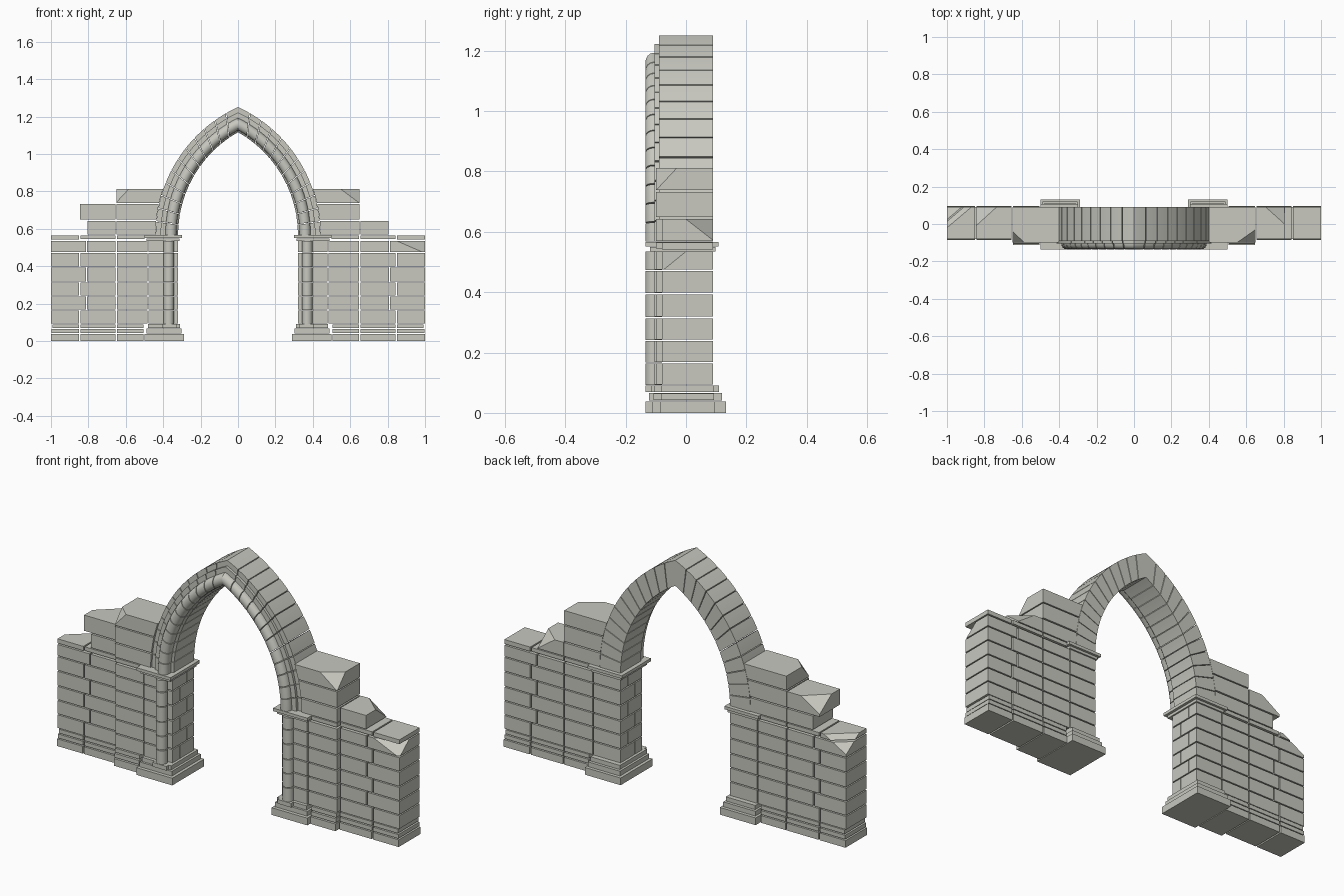
import bpy, bmesh, math
from mathutils import Vector

cube = bpy.data.objects.get("Cube")
if cube:
    bpy.data.objects.remove(cube, do_unlink=True)

stone_mat = bpy.data.materials.new("pale_stone")
stone_mat.use_nodes = True
COLOUR = (0.58, 0.58, 0.53, 1)
stone_mat.diffuse_color = COLOUR
stone_mat.node_tree.nodes["Principled BSDF"].inputs["Base Color"].default_value = COLOUR

GAP = 0.004           # half of a joint
SPRING = 0.568        # height where the arch starts
CENTRE = 0.31         # offset of the arc centre past the middle
OUTER = 0.75          # radius of the arch's outer face
COURSES = [0.09, 0.165, 0.24, 0.315, 0.395, 0.472, 0.537]
BACK = 0.09


def finish(bm, name, smooth=False):
    bmesh.ops.recalc_face_normals(bm, faces=bm.faces)
    mesh = bpy.data.meshes.new(name)
    bm.to_mesh(mesh)
    bm.free()
    mesh.materials.append(stone_mat)
    obj = bpy.data.objects.new(name, mesh)
    bpy.context.collection.objects.link(obj)
    if smooth:
        bpy.ops.object.select_all(action='DESELECT')
        obj.select_set(True)
        bpy.context.view_layer.objects.active = obj
        bpy.ops.object.shade_smooth_by_angle(angle=math.radians(35))
    return obj


def stone(bm, side, xs, ys, zs, chip=None, arch_end=False):
    """One block; chip is three points of a broken corner."""
    verts = bmesh.ops.create_cube(bm, size=1)['verts']
    for v in verts:
        x, y, z = (r[int(c > 0)] for r, c in zip((xs, ys, zs), v.co))
        if arch_end and v.co.x < 0:
            x = math.sqrt(OUTER ** 2 - (z - SPRING) ** 2) - CENTRE + 0.002
        v.co = (side * x, y, z)
    if chip:
        a, b, c = (Vector((side * p[0], p[1], p[2])) for p in chip)
        normal = (b - a).cross(c - a).normalized()
        middle = sum((v.co for v in verts), Vector()) / 8
        if (middle - a).dot(normal) > 0:
            normal = -normal
        faces = {f for v in verts for f in v.link_faces}
        edges = {e for v in verts for e in v.link_edges}
        cut = bmesh.ops.bisect_plane(bm, geom=verts + list(edges) + list(faces),
                                     plane_co=a, plane_no=normal, clear_outer=True)
        rim = [e for e in cut['geom_cut'] if isinstance(e, bmesh.types.BMEdge)]
        bmesh.ops.holes_fill(bm, edges=rim, sides=0)


def corner(x_end, y_end, top, dx, dy, dz):
    """Broken top corner at the outer end of a block."""
    inward = -1 if y_end > 0 else 1
    return [(x_end - dx, y_end, top), (x_end, y_end + inward * dy, top),
            (x_end, y_end, top - dz)]


def build_wall(side, word):
    # outer wall with staggered joints
    bm = bmesh.new()
    last = len(COURSES) - 2
    for i, (lo, hi) in enumerate(zip(COURSES, COURSES[1:])):
        joint = 0.81 if i % 2 else 0.845
        zs = (lo + GAP, hi - GAP / 2)
        stone(bm, side, (0.655, joint - GAP), (-0.08, BACK), zs)
        chip = None
        if i == last:
            chip = (corner(1, -0.08, 0.535, 0.15, 0.08, 0.065) if side > 0
                    else corner(1, BACK, 0.565, 0.13, 0.11, 0.075))
        stone(bm, side, (joint + GAP, 1), (-0.08, BACK), zs, chip)
    # thin top slabs
    stone(bm, side, (0.655, 0.841), (-0.08, BACK), (0.545, 0.565))
    stone(bm, side, (0.849, 1), (-0.08, BACK), (0.542, 0.565),
          None if side > 0 else corner(1, BACK, 0.565, 0.13, 0.11, 0.075))
    finish(bm, word + "_outer_wall")

    # inner wall section, a little proud of the outer wall
    bm = bmesh.new()
    for lo, hi in zip(COURSES, COURSES[1:]):
        stone(bm, side, (0.484, 0.648), (-0.1, BACK), (lo + GAP, hi - GAP / 2))
    stone(bm, side, (0.5, 0.648), (-0.1, BACK), (0.545, 0.565))
    finish(bm, word + "_inner_wall")

    # plinth courses
    bm = bmesh.new()
    for lo, hi, out in ((0, 0.038, 0.01), (0.043, 0.064, 0.006), (0.069, 0.09, 0.002)):
        stone(bm, side, (0.504, 0.648), (-0.102 - out, BACK + out / 2), (lo, hi))
        stone(bm, side, (0.654, 0.841), (-0.08 - out / 2, BACK + out / 2), (lo, hi))
        stone(bm, side, (0.849, 0.99 + out), (-0.08 - out / 2, BACK + out / 2), (lo, hi))
    finish(bm, word + "_plinth")

    # stepped ruin beside the arch
    bm = bmesh.new()
    for lo, hi in ((0.57, 0.642), (0.649, 0.732), (0.738, 0.812)):
        chip = None
        if hi > 0.8:
            chip = (corner(0.65, -0.1, hi, 0.1, 0.07, 0.075) if side > 0
                    else corner(0.65, -0.1, hi, 0.065, 0.06, 0.07))
        stone(bm, side, (0.44, 0.65), (-0.1, BACK), (lo, hi), chip, True)
    if side > 0:
        stone(bm, side, (0.655, 0.805), (-0.08, BACK), (0.57, 0.642),
              corner(0.805, BACK, 0.642, 0.1, 0.09, 0.07))
    else:
        stone(bm, side, (0.655, 0.805), (-0.08, BACK), (0.57, 0.642))
        stone(bm, side, (0.655, 0.845), (-0.08, BACK), (0.649, 0.732),
              corner(0.845, BACK, 0.732, 0.11, 0.1, 0.07))
    finish(bm, word + "_broken_steps")


def build_pier(side, word):
    # pier courses, split alternately in depth
    bm = bmesh.new()
    for i, (lo, hi) in enumerate(zip(COURSES, COURSES[1:])):
        zs = (lo + GAP, hi - GAP / 2)
        split = 0.03 if i % 2 else -0.03
        stone(bm, side, (0.32, 0.478), (-0.09, split - GAP / 2), zs)
        stone(bm, side, (0.32, 0.478), (split + GAP / 2, BACK), zs)
        stone(bm, side, (0.392, 0.478), (-0.104, -0.09), zs)
    finish(bm, word + "_pier")

    # round shaft in front of the pier
    bm = bmesh.new()
    for lo, hi in zip(COURSES, COURSES[1:]):
        made = bmesh.ops.create_cone(bm, cap_ends=True, segments=16, radius1=0.028,
                                     radius2=0.028, depth=hi - lo - GAP)
        bmesh.ops.translate(bm, verts=made['verts'],
                            vec=(side * 0.37, -0.107, (lo + hi) / 2))
    finish(bm, word + "_shaft", True)

    # base and capital layers
    bm = bmesh.new()
    stone(bm, side, (0.29, 0.5), (-0.135, 0.132), (0, 0.038))
    stone(bm, side, (0.302, 0.49), (-0.122, 0.12), (0.041, 0.066))
    stone(bm, side, (0.31, 0.482), (-0.116, 0.11), (0.069, 0.091))
    stone(bm, side, (0.325, 0.405), (-0.135, -0.116), (0.069, 0.091))
    finish(bm, word + "_pier_base")
    bm = bmesh.new()
    stone(bm, side, (0.312, 0.488), (-0.12, 0.098), (0.535, 0.549))
    stone(bm, side, (0.3, 0.5), (-0.135, 0.108), (0.551, 0.567))
    finish(bm, word + "_capital")


# arch cross-section: radius and depth, with a roll moulding on the front
roll = [(0.669 - 0.029 * math.cos(a), -0.107 - 0.028 * math.sin(a))
        for a in (math.pi * k / 8 for k in range(9))]
PROFILE = ([(0.63, BACK), (0.63, -0.08), (0.64, -0.09)] + roll +
           [(0.698, -0.104), (0.724, -0.104), (0.724, -0.09), (OUTER, -0.09), (OUTER, BACK)])


def build_arch(side, word, count=12, steps=3):
    bm = bmesh.new()
    trim = 0.0024
    for i in range(count):
        rings = []
        start = i / count + (trim if i else 0)
        end = (i + 1) / count - (trim if i < count - 1 else 0)
        for k in range(steps + 1):
            t = start + (end - start) * k / steps
            ring = []
            for r, y in PROFILE:
                angle = t * math.acos(CENTRE / r)
                ring.append(bm.verts.new((side * (r * math.cos(angle) - CENTRE), y,
                                          SPRING + r * math.sin(angle))))
            rings.append(ring)
        n = len(PROFILE)
        for a, b in zip(rings, rings[1:]):
            for j in range(n):
                bm.faces.new((a[j], a[(j + 1) % n], b[(j + 1) % n], b[j]))
        bm.faces.new(rings[0])
        bm.faces.new(rings[-1])
    finish(bm, word + "_arch_stones", True)


for side, word in ((1, "left"), (-1, "right")):
    build_wall(side, word)
    build_pier(side, word)
    build_arch(side, word)
